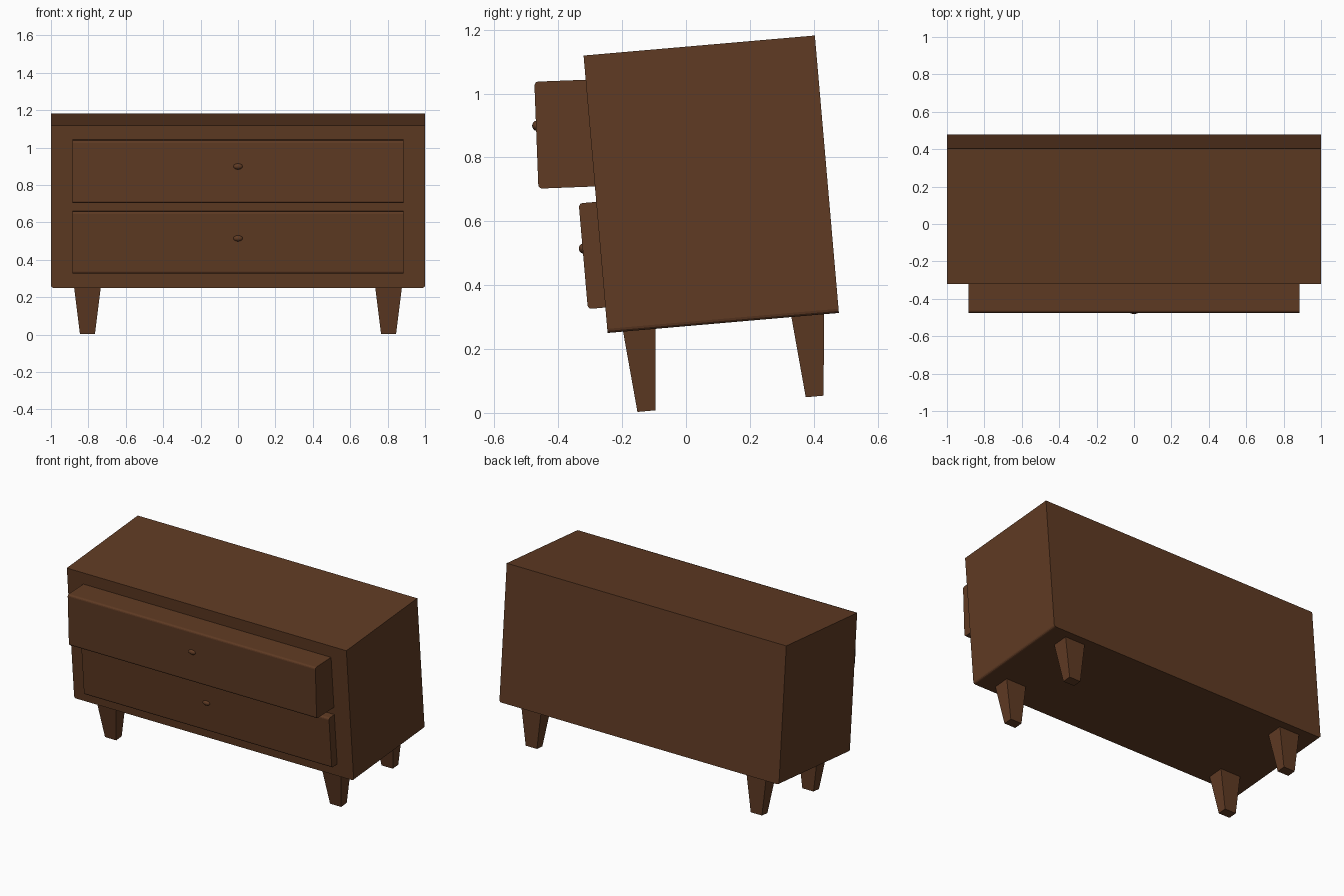
import bpy, bmesh, math
from mathutils import Matrix, Vector

if "Cube" in bpy.data.objects:
    bpy.data.objects.remove(bpy.data.objects["Cube"])

wood = bpy.data.materials.new("walnut_wood")
wood.diffuse_color = (0.115, 0.043, 0.017, 1)
wood.use_nodes = True
wood.node_tree.nodes["Principled BSDF"].inputs["Base Color"].default_value = wood.diffuse_color


def finish(name, bm, matrix=Matrix()):
    bmesh.ops.recalc_face_normals(bm, faces=bm.faces)
    bm.transform(matrix)
    mesh = bpy.data.meshes.new(name)
    bm.to_mesh(mesh)
    bm.free()
    mesh.materials.append(wood)
    obj = bpy.data.objects.new(name, mesh)
    bpy.context.collection.objects.link(obj)
    return obj


def tilted(y, z, degrees):
    return Matrix.Translation((0, y, z)) @ Matrix.Rotation(math.radians(degrees), 4, 'X')


def rounded_box(name, size, matrix, edge_rule, radius):
    """Box with only the edges picked by edge_rule(direction, midpoint) rounded."""
    bm = bmesh.new()
    bmesh.ops.create_cube(bm, size=1, matrix=Matrix.Diagonal((*size, 1)))
    edges = []
    for e in bm.edges:
        a, b = (v.co for v in e.verts)
        if edge_rule((b - a).normalized(), (a + b) / 2):
            edges.append(e)
    bmesh.ops.bevel(bm, geom=edges, offset=radius, segments=3, profile=0.5, affect='EDGES')
    return finish(name, bm, matrix)


# Cabinet, leaning back, with softened lower side edges
rounded_box("cabinet", (2.0, 0.727, 0.872), tilted(0.079, 0.716, 4.95),
            lambda d, m: abs(d.y) > 0.9 and m.z < 0, 0.013)

# Drawers pulled out to different depths, each with a flattened round knob
# (name, front-top corner y and z, tilt, height, depth, knob drop)
DRAWERS = [("upper", -0.475, 1.037, 2.2, 0.335, 0.40, 0.138),
           ("lower", -0.336, 0.656, 4.95, 0.332, 0.40, 0.142)]
for name, y, z, tilt, height, depth, drop in DRAWERS:
    corner = tilted(y, z, tilt)
    rounded_box(name + "_drawer", (1.772, depth, height),
                corner @ Matrix.Translation((0, depth / 2, -height / 2)),
                lambda d, m: abs(d.x) > 0.9, 0.012)
    bm = bmesh.new()
    bmesh.ops.create_uvsphere(bm, u_segments=20, v_segments=12, radius=1,
                              matrix=Matrix.Diagonal((0.026, 0.015, 0.016, 1)))
    for f in bm.faces:
        f.smooth = True
    finish(name + "_knob", bm, corner @ Matrix.Translation((0, 0.003, -drop)))

# Tapered legs: straight back face, sloping front and sides
FOOT = [(-0.152, 0.003, 0.04), (-0.096, 0.008, 0.04)]
HEAD = [(-0.095, 0.275, 0.073), (-0.199, 0.266, 0.073)]
for side, x in (("left", -0.805), ("right", 0.805)):
    for place, dy, dz in (("front", 0, 0), ("back", 0.527, 0.046)):
        bm = bmesh.new()
        ends = []
        for s in (-1, 1):
            ends.append([bm.verts.new(Vector((x + s * w, y + dy, z + dz)))
                         for y, z, w in FOOT + HEAD])
        bm.faces.new(ends[0])
        bm.faces.new(ends[1][::-1])
        for i in range(4):
            j = (i + 1) % 4
            bm.faces.new((ends[0][i], ends[0][j], ends[1][j], ends[1][i]))
        finish(f"{place}_{side}_leg", bm)
